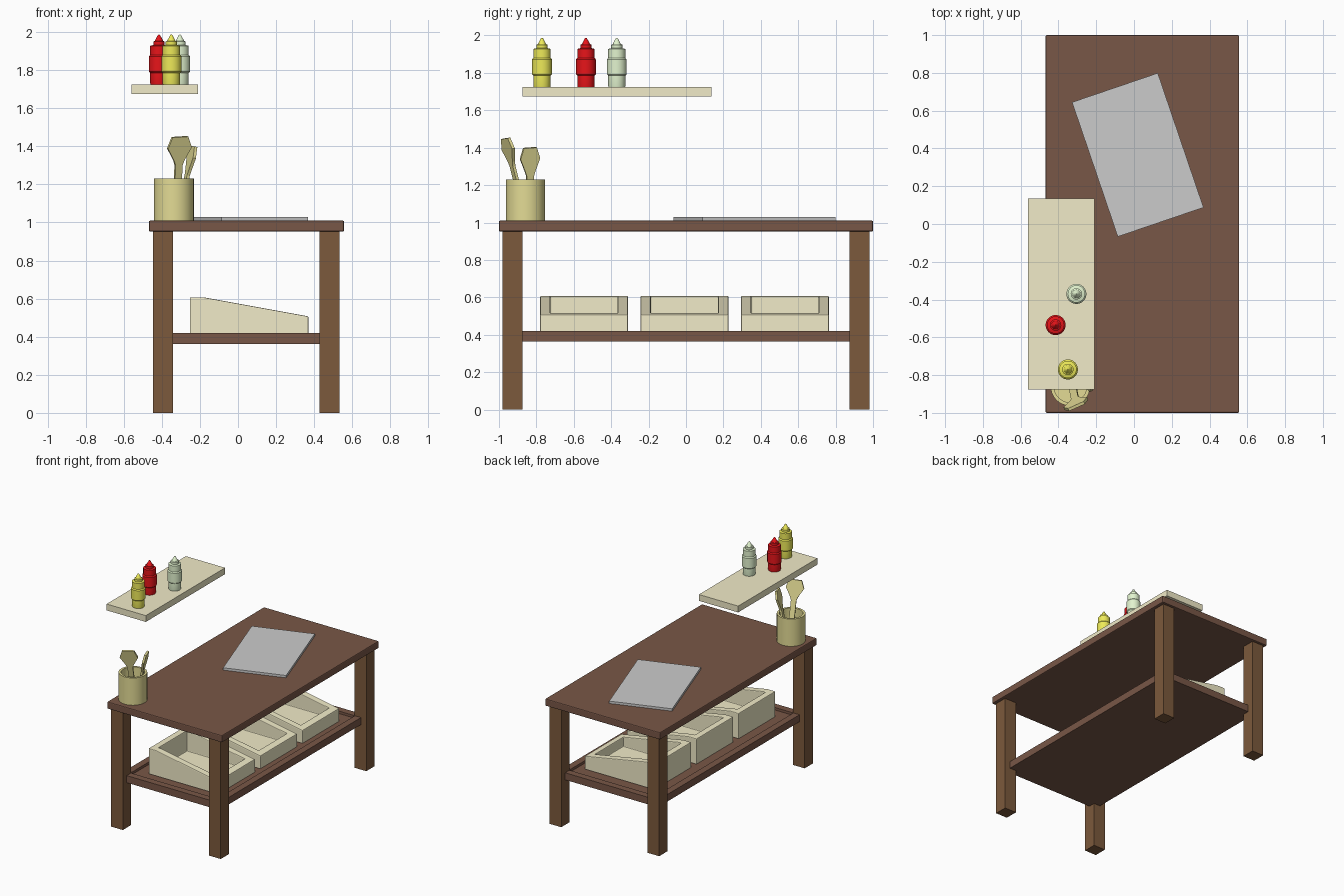
import bpy, bmesh
from math import sin, cos, pi, radians
from mathutils import Vector

if "Cube" in bpy.data.objects:
    bpy.data.objects.remove(bpy.data.objects["Cube"])


def material(name, rgb):
    m = bpy.data.materials.new(name)
    m.diffuse_color = (*rgb, 1)
    m.use_nodes = True
    m.node_tree.nodes["Principled BSDF"].inputs["Base Color"].default_value = m.diffuse_color
    return m


WOOD = material("dark_wood", (0.19, 0.095, 0.063))
LEG = material("leg_wood", (0.2, 0.1, 0.045))
CREAM = material("cream", (0.88, 0.83, 0.58))
OLIVE = material("olive", (0.77, 0.71, 0.3))
RED = material("red", (0.8, 0.007, 0.01))
YELLOW = material("yellow", (0.85, 0.82, 0.1))
GREEN = material("pale_green", (0.76, 0.9, 0.62))


def loft(name, loops, mat=None, bevel=0, smooth=False):
    """Skin a list of equal-length point loops and cap both ends."""
    bm = bmesh.new()
    rings = [[bm.verts.new(p) for p in loop] for loop in loops]
    n = len(rings[0])
    for a, b in zip(rings, rings[1:]):
        for i in range(n):
            j = (i + 1) % n
            bm.faces.new((a[i], a[j], b[j], b[i]))
    bm.faces.new(rings[0][::-1])
    bm.faces.new(rings[-1])
    bmesh.ops.recalc_face_normals(bm, faces=bm.faces)
    me = bpy.data.meshes.new(name)
    bm.to_mesh(me)
    bm.free()
    ob = bpy.data.objects.new(name, me)
    bpy.context.collection.objects.link(ob)
    if mat:
        me.materials.append(mat)
    if smooth:
        me.shade_smooth()
        me.set_sharp_from_angle(angle=radians(35))
    if bevel:
        mod = ob.modifiers.new("bevel", 'BEVEL')
        mod.width, mod.segments = bevel, 2
    return ob


def rect(x0, x1, y0, y1, z):
    return [(x0, y0, z), (x1, y0, z), (x1, y1, z), (x0, y1, z)]


def box(name, x0, x1, y0, y1, z0, z1, mat=None, bevel=0):
    return loft(name, [rect(x0, x1, y0, y1, z0), rect(x0, x1, y0, y1, z1)], mat, bevel)


def lathe(name, x, y, profile, mat, n=32):
    loops = [[(x + r * cos(2 * pi * i / n), y + r * sin(2 * pi * i / n), z)
              for i in range(n)] for r, z in profile]
    return loft(name, loops, mat, smooth=True)


# Table top and legs
box("table_top", -0.468, 0.557, -1, 1, 0.952, 1.01, WOOD, 0.007)
for side, x in (("left", -0.447), ("right", 0.427)):
    for end, y in (("front", -0.98), ("back", 0.875)):
        box(f"{end}_{side}_leg", x, x + 0.105, y, y + 0.105, 0, 0.955, LEG)

# Lower shelf: a shallow tray with a raised rim
sx0, sx1, sy, rim = -0.40, 0.485, 0.93, 0.055
loft("lower_shelf", [rect(sx0, sx1, -sy, sy, 0.363),
                     rect(sx0, sx1, -sy, sy, 0.42),
                     rect(sx0 + rim, sx1 - rim, -sy + rim, sy - rim, 0.42),
                     rect(sx0 + rim, sx1 - rim, -sy + rim, sy - rim, 0.40)], WOOD)


# Three open bins with sloping sides
def bin_top(x):
    return 0.607 if x < -0.18 else 0.607 - (x + 0.18) * 0.1 / 0.55


def bin_loop(xs, y0, y1, height):
    return ([(x, y0, height(x)) for x in xs] +
            [(x, y1, height(x)) for x in reversed(xs)])


outer, inner, wall = (-0.253, -0.18, 0.37), (-0.2, -0.18, 0.315), 0.055
for i, y0 in enumerate((-0.78, -0.243, 0.294)):
    y1 = y0 + 0.47
    loft(f"bin_{i + 1}", [
        bin_loop(outer, y0, y1, lambda x: 0.40),
        bin_loop(outer, y0, y1, bin_top),
        bin_loop(inner, y0 + wall, y1 - wall, bin_top),
        bin_loop(inner, y0 + wall, y1 - wall, lambda x: 0.44)], CREAM, 0.006)

# Turned board lying on the table
board = box("cutting_board", -0.24, 0.24, -0.376, 0.376, 0, 0.02)
board.location = (0.02, 0.366, 1.009)
board.rotation_euler.z = radians(18.8)

# Upper shelf and squeeze bottles
box("upper_shelf", -0.56, -0.21, -0.875, 0.135, 1.674, 1.725, CREAM)
BOTTLE = [(0.044, 1.722), (0.046, 1.73), (0.046, 1.785), (0.053, 1.792), (0.053, 1.872),
          (0.046, 1.88), (0.046, 1.928), (0.03, 1.932), (0.03, 1.95), (0.022, 1.954),
          (0.006, 1.984), (0.002, 1.987)]
for name, x, y, mat in (("red", -0.415, -0.535, RED), ("yellow", -0.35, -0.77, YELLOW),
                        ("green", -0.305, -0.37, GREEN)):
    lathe(f"{name}_bottle", x, y, BOTTLE, mat)

# Utensil pot
lathe("utensil_pot", -0.337, -0.858,
      [(0.105, 1.008), (0.105, 1.23), (0.087, 1.23), (0.087, 1.03)], OLIVE)


# Spatulas: a flat outline extruded, leaning in the pot
def spatula(name, base, top, across, half_w):
    base, top = Vector(base), Vector(top)
    up = (top - base).normalized()
    length = (top - base).length
    w = Vector(across)
    w = (w - up * w.dot(up)).normalized()
    out = w.cross(up) * 0.008
    h = 0.02
    right = [(h, 0), (h, length - 0.155), (h + 0.008, length - 0.13),
             (half_w, length - 0.06), (half_w * 0.66, length)]
    outline = right + [(-a, b) for a, b in reversed(right)]
    pts = [base + w * a + up * b for a, b in outline]
    loft(name, [[p - out for p in pts], [p + out for p in pts]], OLIVE)


spatula("large_spatula", (-0.325, -0.86, 1.035), (-0.305, -0.965, 1.45), (0.9, 0.42, 0), 0.068)
spatula("small_spatula", (-0.315, -0.834, 1.035), (-0.232, -0.834, 1.40), (-0.32, 0.95, 0), 0.055)
